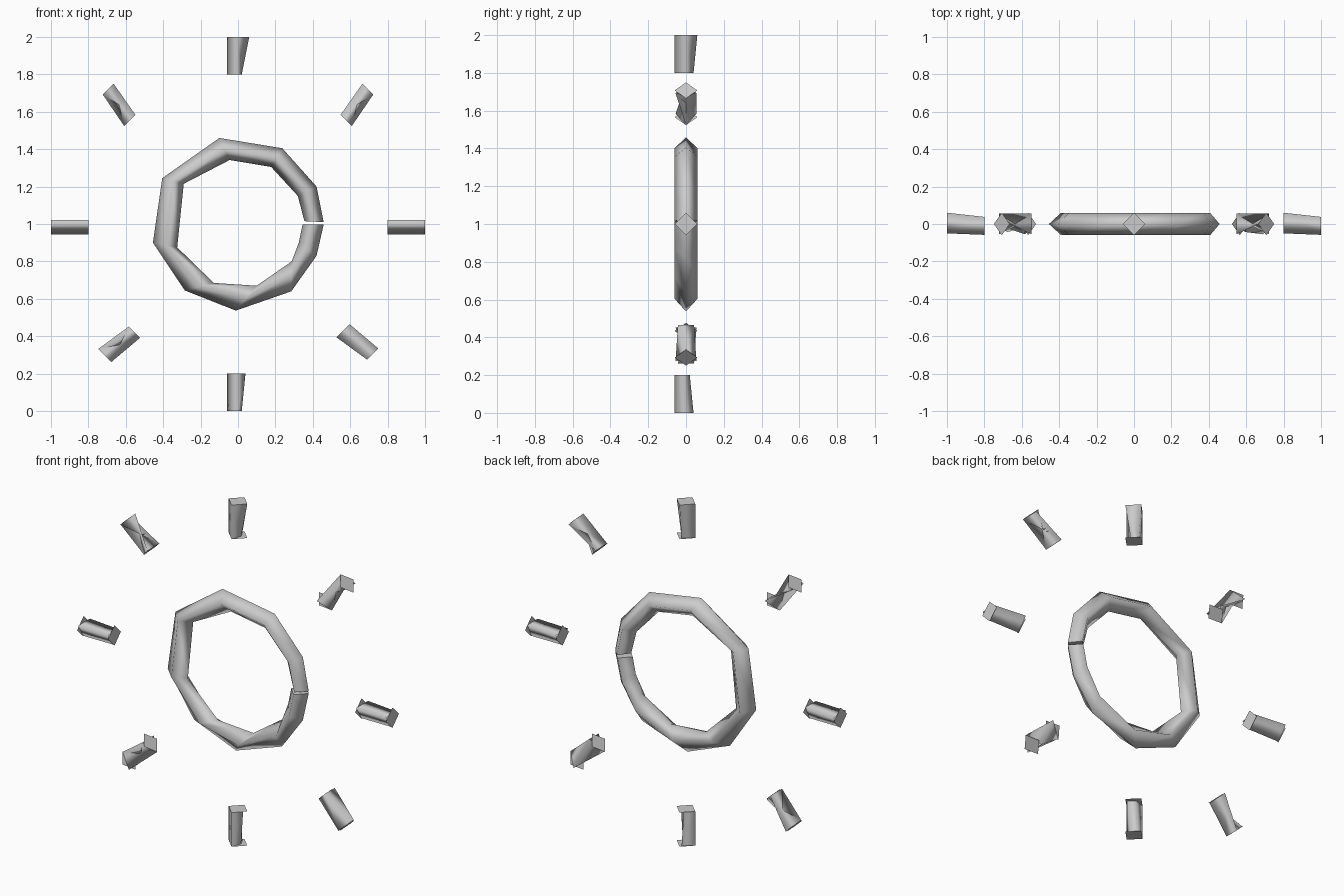
import bpy, bmesh, math
from mathutils import Vector

if "Cube" in bpy.data.objects:
    bpy.data.objects.remove(bpy.data.objects["Cube"])

grey = bpy.data.materials.new("grey")
grey.diffuse_color = (0.6, 0.6, 0.6, 1)
grey.use_nodes = True
grey.node_tree.nodes["Principled BSDF"].inputs["Base Color"].default_value = grey.diffuse_color
R = 0.06   # tube radius
DIAMOND = [(-R, 0), (0, -R), (R, 0), (0, R)]


def tube(name, rings, caps):
    """Smooth tube through matching rings, with separate flat end plates."""
    bm = bmesh.new()
    loops = [[bm.verts.new(p) for p in ring] for ring in rings]
    for a, b in zip(loops, loops[1:]):
        n = len(a)
        for i in range(n):
            j = (i + 1) % n
            bm.faces.new((a[i], a[j], b[j], b[i])).smooth = True
    # point the side walls away from the tube axis
    bm.normal_update()
    f = bm.faces[:][0]
    mid = sum((v.co for v in loops[0] + loops[1]), Vector()) / (2 * len(loops[0]))
    if f.normal.dot(f.calc_center_median() - mid) < 0:
        bmesh.ops.reverse_faces(bm, faces=bm.faces[:])
    for pts, out in caps:
        f = bm.faces.new([bm.verts.new(p) for p in pts])
        f.normal_update()
        if f.normal.dot(out) < 0:
            f.normal_flip()
    me = bpy.data.meshes.new(name)
    bm.to_mesh(me)
    bm.free()
    me.materials.append(grey)
    ob = bpy.data.objects.new(name, me)
    bpy.context.collection.objects.link(ob)


def ray(name, angle, side, outer, inner):
    """Ray from radius 0.8 to 1; sections are (side, y) offsets."""
    d = Vector((math.cos(math.radians(angle)), 0, math.sin(math.radians(angle))))
    s = Vector((side[0], 0, side[1])).normalized()

    def section(r, pts):
        c = Vector((0, 0, 1)) + d * r
        return [c + s * u + Vector((0, v, 0)) for u, v in pts]
    tube(name, [section(1, outer), section(0.8, inner)],
         [(section(1, DIAMOND), d), (section(0.8, DIAMOND), -d)])


# Upright rays
foot = [(-R, 0), (0, -R), (0.02, 0), (0, 0.04)]
ray("ray_top", 90, (1, 0), DIAMOND, foot)
ray("ray_bottom", 270, (1, 0), foot, [(-R, 0), (0, -R), (0.04, -0.01), (0, 0.02)])

# Level rays, both tapering towards +x
wide = [(0.022, -0.05), (0.022, 0.06), (-0.056, 0)]
narrow = [(0.022, -0.058), (0.022, 0.038), (-0.056, 0)]
ray("ray_left", 180, (0, 1), wide, narrow)
ray("ray_right", 0, (0, 1), narrow, wide)

# Diagonal rays, twisted along their length
tri_a = [(-R, 0), (0.022, -0.055), (0.022, 0.055)]
tri_b = [(-0.025, -0.055), (R, 0), (-0.025, 0.055)]
tri_c = [(-0.056, 0), (0.043, -0.043), (0.043, 0.043)]
ray("ray_upper_right", 45, (1, -1), tri_a, tri_b)
ray("ray_upper_left", 135, (-1, -1), tri_a, tri_b)
ray("ray_lower_left", 225, (1, -1), tri_c, tri_b)
ray("ray_lower_right", 315, (1, 1), tri_b, tri_c)

# Split ring: (x, z) of the outer and inner ridge at every joint
outer = [(0.458, 1.01), (0.42, 1.2), (0.237, 1.405), (-0.1, 1.46), (-0.405, 1.245),
         (-0.455, 0.9), (-0.285, 0.645), (-0.012, 0.537), (0.285, 0.64), (0.42, 0.83),
         (0.458, 0.997)]
inner = [(0.355, 1.015), (0.32, 1.15), (0.177, 1.305), (-0.045, 1.342), (-0.29, 1.215),
         (-0.325, 0.875), (-0.13, 0.685), (0.1, 0.67), (0.287, 0.8), (0.325, 0.9),
         (0.345, 0.997)]
rings = []
for (ox, oz), (ix, iz) in zip(outer, inner):
    mx, mz = (ox + ix) / 2, (oz + iz) / 2
    rings.append([Vector((ox, 0, oz)), Vector((mx, -R, mz)),
                  Vector((ix, 0, iz)), Vector((mx, R, mz))])
tube("ring", rings, [(rings[0], Vector((0, 0, -1))), (rings[-1], Vector((0, 0, 1)))])
